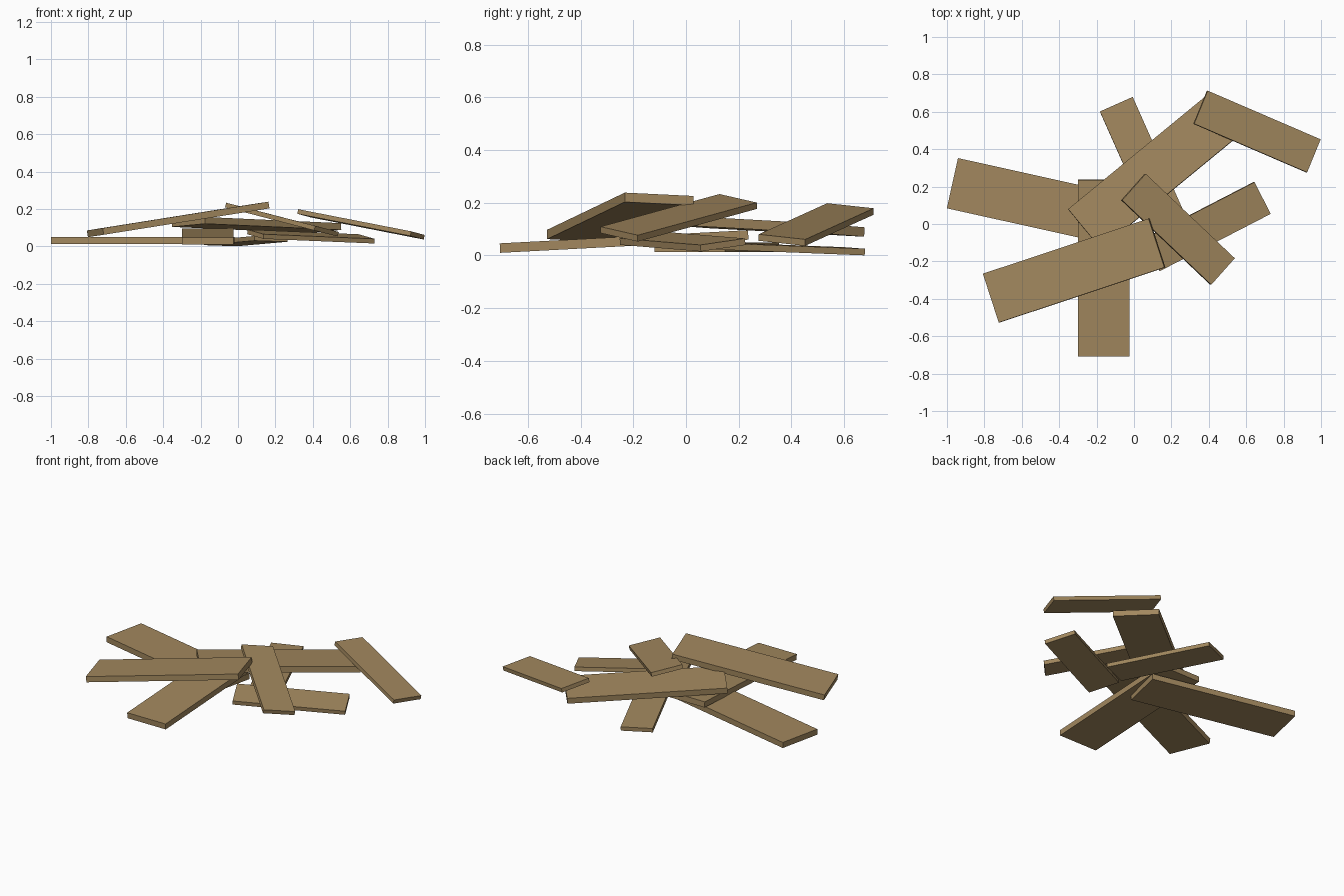
import bpy, bmesh, math
from mathutils import Vector, Matrix

if "Cube" in bpy.data.objects:
    bpy.data.objects.remove(bpy.data.objects["Cube"])

wood = bpy.data.materials.new("brown wood")
wood.diffuse_color = (0.36, 0.245, 0.112, 1)
wood.use_nodes = True
wood.node_tree.nodes["Principled BSDF"].inputs["Base Color"].default_value = wood.diffuse_color

BIG = (0.944, 0.275, 0.036)
SMALL = (0.668, 0.192, 0.025)


def plank(name, size, centre, yaw, rise=0.0, cross=0.0):
    """Board lying along yaw; rise = height gained along its length, cross = across its width."""
    a = math.radians(yaw)
    u = Vector((math.cos(a), math.sin(a), rise / size[0])).normalized()
    v = Vector((-math.sin(a), math.cos(a), cross / size[1]))
    n = u.cross(v).normalized()
    v = n.cross(u)
    rot = Matrix((u, v, n)).transposed().to_4x4()
    bm = bmesh.new()
    bmesh.ops.create_cube(bm, size=1, matrix=Matrix.Diagonal((*size, 1)))
    me = bpy.data.meshes.new(name)
    bm.to_mesh(me)
    bm.free()
    me.materials.append(wood)
    ob = bpy.data.objects.new(name, me)
    ob.matrix_world = Matrix.Translation(centre) @ rot
    bpy.context.collection.objects.link(ob)


# bottom layer
plank("left_ground_board", BIG, (-0.51, 0.116, 0.031), -12.5)
plank("front_ground_board", BIG, (-0.162, -0.235, 0.053), 90, 0.05)
plank("back_short_board", SMALL, (0.041, 0.335, 0.028), -66, 0.024, -0.006)
plank("right_short_board", SMALL, (0.39, -0.013, 0.0525), 27.3, -0.025, 0.025)

# boards resting on top
plank("diagonal_board", BIG, (0.1, 0.272, 0.114), 39.4, -0.033, -0.017)
plank("front_leaning_board", BIG, (-0.32, -0.249, 0.144), 18.4, 0.1425, -0.013)
plank("centre_short_board", SMALL, (0.235, -0.028, 0.143), -43.5, -0.126, -0.034)
plank("back_right_short_board", SMALL, (0.6575, 0.494, 0.1175), -23.3, -0.12, -0.02)
